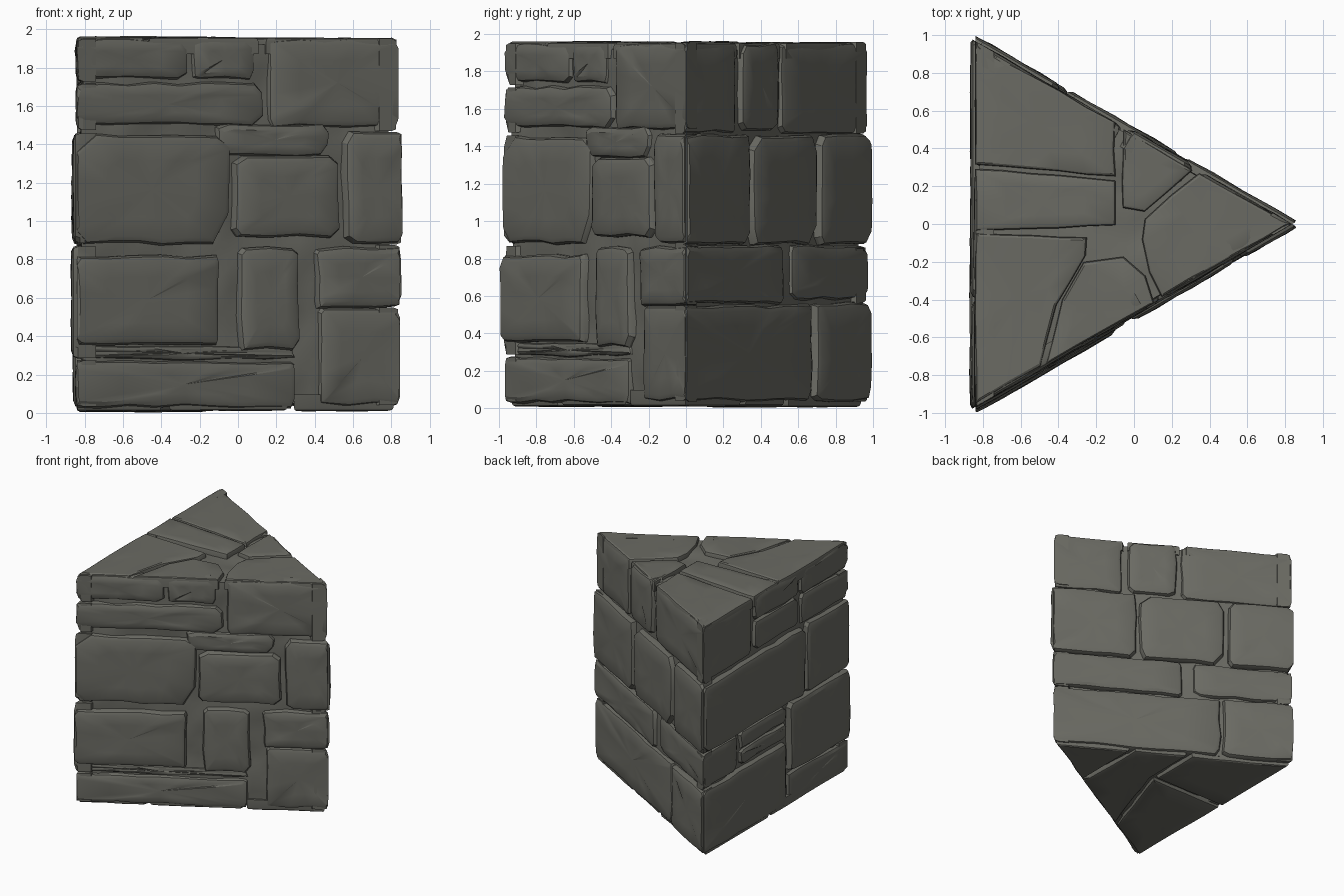
import bpy, bmesh, math, random
from mathutils import Vector, noise

random.seed(7)
rnd = random.uniform

mat = bpy.data.materials.new("grey stone")
mat.diffuse_color = (0.145, 0.145, 0.125, 1)

# Corners of the triangular footprint (equilateral)
A, B, C = Vector((-0.84, 0.968, 0)), Vector((-0.84, -0.968, 0)), Vector((0.837, 0, 0))
SIDE = 1.936
TAN = 0.577


def finish(name, bm):
    bmesh.ops.recalc_face_normals(bm, faces=bm.faces)
    me = bpy.data.meshes.new(name)
    bm.to_mesh(me)
    bm.free()
    me.materials.append(mat)
    me.shade_smooth()
    me.set_sharp_from_angle(angle=math.radians(28))
    ob = bpy.data.objects.new(name, me)
    bpy.context.collection.objects.link(ob)
    return ob


def densify(poly, jitter):
    """Split long edges and roughen them."""
    out = []
    for (x0, y0), (x1, y1) in zip(poly, poly[1:] + poly[:1]):
        n = max(1, round(math.hypot(x1 - x0, y1 - y0) / 0.16))
        for i in range(n):
            t = i / n
            out.append((x0 + (x1 - x0) * t + rnd(-jitter, jitter),
                        y0 + (y1 - y0) * t + rnd(-jitter, jitter)))
    return out


def block(bm, poly, place, h, bevel=0.035, rough=0.006, depth=0.1, slab=False):
    """Chiselled stone: stacked rings from hidden back to worn front."""
    us, vs = [p[0] for p in poly], [p[1] for p in poly]
    cu, cv = (min(us) + max(us)) / 2, (min(vs) + max(vs)) / 2
    if slab:  # irregular slabs use the mean point
        cu, cv = sum(us) / len(us), sum(vs) / len(vs)
    hu, hv = (max(us) - min(us)) / 2, (max(vs) - min(vs)) / 2
    bevel = min(bevel, 0.45 * hu, 0.45 * hv)

    def ring(off, inset, scale=1, rough=0):
        fu, fv = scale * (1 - inset / hu), scale * (1 - inset / hv)
        return [bm.verts.new(place(cu + (u - cu) * fu, cv + (v - cv) * fv,
                                   off + rnd(-rough, rough))) for u, v in poly]
    rings = [ring(-depth, 0), ring(h - bevel, 0), ring(h - bevel * 0.3, bevel * 0.3),
             ring(h, bevel, 1, rough * 0.4), ring(h, bevel, 0.6, rough)]
    n = len(poly)
    for r, s in zip(rings, rings[1:]):
        for i in range(n):
            j = (i + 1) % n
            bm.faces.new((r[i], r[j], s[j], s[i]))
    bm.faces.new(rings[0])
    mid = bm.verts.new(place(cu, cv, h))
    for i in range(n):
        bm.faces.new((rings[-1][i], rings[-1][(i + 1) % n], mid))


def wall(name, P, Q, s0, s1, stones):
    """One side; stones are (start, end, bottom, top, bulge, corner cut)."""
    d = (Q - P).normalized()
    nrm = Vector((d.y, -d.x, 0))

    def place(u, v, off):
        u = min(max(u, -TAN * off), SIDE + TAN * off)   # mitre at the corners
        return P + d * u + nrm * off + Vector((0, 0, v))
    bm = bmesh.new()
    for a, b, z0, z1, h, c in stones:
        a, b = sorted(((s - s0) / (s1 - s0) * SIDE for s in (a, b)))
        k = [c * rnd(0.4, 1.4) for _ in range(8)]
        poly = [(a + k[0], z0), (b - k[1], z0), (b, z0 + k[2]), (b, z1 - k[3]),
                (b - k[4], z1), (a + k[5], z1), (a, z1 - k[6]), (a, z0 + k[7])]
        block(bm, densify(poly, 0.009), place, h)
    return finish(name, bm)


# Front right wall, measured along x
wall("front_wall_stones", B, C, -0.84, 0.837, [
    (-0.87, 0.31, 0.03, 0.27, 0.005, 0.03), (-0.87, 0.30, 0.28, 0.345, -0.01, 0.015),
    (0.43, 0.87, 0.04, 0.54, 0.005, 0.02), (-0.87, -0.10, 0.35, 0.82, 0.03, 0.03),
    (0.01, 0.32, 0.33, 0.86, 0.02, 0.03), (0.41, 0.87, 0.55, 0.86, 0.015, 0.02),
    (-0.87, -0.04, 0.88, 1.45, 0.015, 0.13), (-0.02, 0.53, 0.92, 1.34, 0.025, 0.05),
    (-0.10, 0.48, 1.34, 1.51, 0.005, 0.05), (0.56, 0.87, 0.88, 1.47, 0.026, 0.04),
    (0.17, 0.87, 1.49, 1.95, 0.0, 0.02), (-0.87, 0.14, 1.50, 1.72, 0.005, 0.05),
    (-0.87, -0.25, 1.74, 1.95, 0.0, 0.05), (-0.23, 0.09, 1.74, 1.95, 0.0, 0.03)])

# Back right wall, measured along y
wall("back_wall_stones", C, A, 0, 0.968, [
    (-0.02, 0.68, 0.04, 0.55, 0.008, 0.03), (0.69, 0.99, 0.04, 0.56, 0.022, 0.04),
    (-0.02, 0.52, 0.56, 0.87, 0.014, 0.03), (0.57, 0.99, 0.58, 0.87, 0.004, 0.03),
    (-0.02, 0.335, 0.88, 1.46, 0.024, 0.04), (0.35, 0.69, 0.88, 1.46, 0.024, 0.07),
    (0.71, 0.99, 0.88, 1.46, 0.024, 0.05), (-0.02, 0.28, 1.47, 1.95, -0.002, 0.02),
    (0.30, 0.50, 1.49, 1.95, 0.008, 0.04), (0.52, 0.99, 1.47, 1.95, -0.002, 0.03)])

# Left wall, measured along y
wall("left_wall_stones", A, B, 0.968, -0.968, [
    (0.99, -0.14, 0.03, 0.56, 0.018, 0.04), (-0.17, -0.99, 0.03, 0.27, 0.005, 0.03),
    (0.99, 0.50, 0.57, 0.86, 0.002, 0.03), (0.46, -0.15, 0.59, 0.72, 0.005, 0.03),
    (0.46, -0.15, 0.73, 0.87, 0.005, 0.03), (-0.18, -0.99, 0.29, 0.87, 0.028, 0.05),
    (0.99, -0.39, 0.88, 1.45, 0.024, 0.05), (-0.41, -0.99, 0.88, 1.46, 0.018, 0.04),
    (0.99, 0.31, 1.47, 1.95, 0.0, 0.03), (0.27, -0.32, 1.49, 1.73, 0.003, 0.03),
    (0.27, -0.32, 1.74, 1.95, 0.006, 0.03), (-0.35, -0.99, 1.48, 1.72, 0.003, 0.04),
    (-0.35, -0.99, 1.73, 1.95, 0.003, 0.04)])


def slabs(name, polys, z, up):
    bm = bmesh.new()
    for poly in polys:
        poly = [(x * 1.012, y * 1.012) for x, y in poly]
        block(bm, densify(poly, 0.005), lambda u, v, o: Vector((u, v, z + up * o)),
              rnd(0.003, 0.012), 0.02, 0.004, 0.08, True)
    return finish(name, bm)


# Paving on the top
slabs("top_slabs", [
    [(-0.83, 0.94), (-0.83, 0.31), (-0.10, 0.25), (-0.10, 0.53)],
    [(-0.83, 0.29), (-0.83, -0.03), (-0.10, -0.01), (-0.10, 0.23)],
    [(-0.83, -0.05), (-0.83, -0.94), (-0.49, -0.75), (-0.41, -0.42), (-0.25, -0.16), (-0.25, -0.07)],
    [(-0.46, -0.73), (-0.38, -0.40), (-0.26, -0.20), (-0.06, -0.17), (0.06, -0.27), (0.11, -0.41)],
    [(-0.06, 0.50), (-0.06, 0.08), (0.05, 0.06), (0.31, 0.28)],
    [(0.04, -0.08), (0.06, 0.03), (0.34, 0.27), (0.82, 0.0), (0.15, -0.38), (0.08, -0.25)],
], 1.95, 1)

# Rough underside
slabs("bottom_slabs", [
    [(-0.83, 0.92), (-0.83, 0.1), (-0.15, 0.1), (-0.15, 0.54)],
    [(-0.83, 0.06), (-0.83, -0.92), (-0.40, -0.68), (-0.15, 0.06)],
    [(-0.36, -0.66), (-0.11, 0.06), (-0.11, 0.52), (0.25, 0.32), (0.25, -0.32)],
    [(0.29, 0.29), (0.80, 0.0), (0.29, -0.29)],
], 0.016, -1)

# Mortar core, set back behind the stones and softly lumpy
bm = bmesh.new()
mid = (A + B + C) / 3
tri = [mid + (p - mid) * 0.952 + Vector((0, 0, 0.045)) for p in (B, C, A)]
low = [bm.verts.new(p) for p in tri]
top = [bm.verts.new(p + Vector((0, 0, 1.875))) for p in tri]
bm.faces.new(low)
bm.faces.new(top)
for i in range(3):
    j = (i + 1) % 3
    bm.faces.new((low[i], low[j], top[j], top[i]))
bmesh.ops.subdivide_edges(bm, edges=bm.edges[:], cuts=30, use_grid_fill=True)
bmesh.ops.recalc_face_normals(bm, faces=bm.faces)
bm.normal_update()
for v in bm.verts:
    v.co += v.normal * 0.018 * noise.noise(v.co * 6)
finish("mortar_core", bm)
